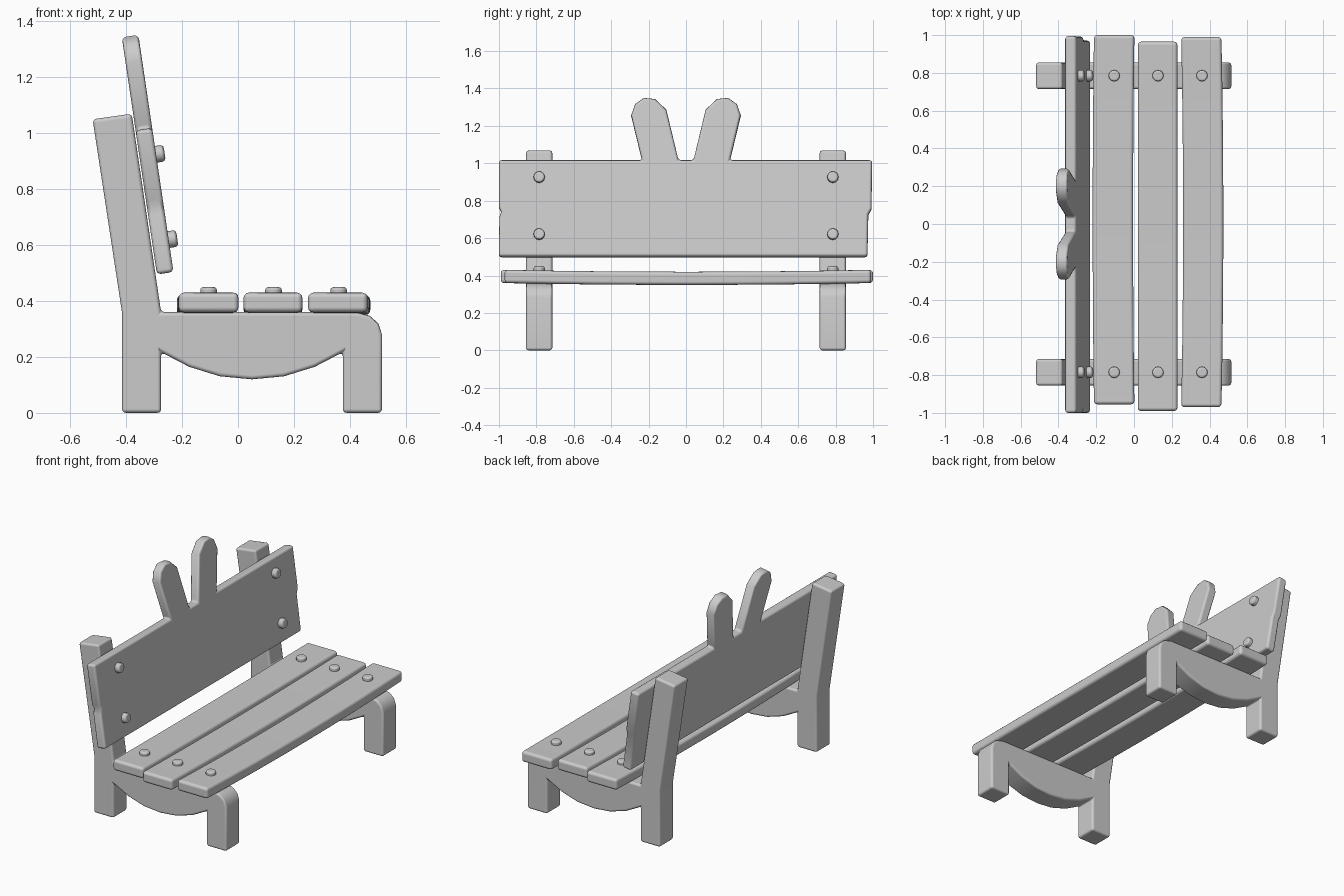
import bpy, bmesh
from math import atan, sin, cos, radians
from mathutils import Vector

if "Cube" in bpy.data.objects:
    bpy.data.objects.remove(bpy.data.objects["Cube"])

TILT = atan(0.148)
UP = Vector((-sin(TILT), 0, cos(TILT)))      # direction up the leaning back
OUT = Vector((cos(TILT), 0, sin(TILT)))      # direction out of its front face


def finish(name, bm, bevel):
    bmesh.ops.recalc_face_normals(bm, faces=bm.faces)
    for f in bm.faces:
        f.smooth = True
    me = bpy.data.meshes.new(name)
    bm.to_mesh(me)
    bm.free()
    ob = bpy.data.objects.new(name, me)
    bpy.context.collection.objects.link(ob)
    m = ob.modifiers.new("rounded_edges", 'BEVEL')
    m.width, m.segments = bevel, 3
    m.limit_method, m.angle_limit = 'ANGLE', radians(48)
    m.harden_normals = True
    return ob


def prism(name, pts, offset, bevel):
    bm = bmesh.new()
    face = bm.faces.new([bm.verts.new(p) for p in pts])
    res = bmesh.ops.extrude_face_region(bm, geom=[face], use_keep_orig=True)
    verts = [v for v in res["geom"] if isinstance(v, bmesh.types.BMVert)]
    bmesh.ops.translate(bm, verts=verts, vec=offset)
    return finish(name, bm, bevel)


def bolt(name, pos, axis):
    bm = bmesh.new()
    bmesh.ops.create_cone(bm, cap_ends=True, segments=12, radius1=0.03, radius2=0.03, depth=0.06)
    ob = finish(name, bm, 0.012)
    ob.location = pos
    ob.rotation_euler = Vector(axis).to_track_quat('Z', 'Y').to_euler()


def slat(name, x0, x1, y0, y1, bow):
    bm = bmesh.new()
    rings = []
    n = 8
    for i in range(n + 1):
        t = i / n
        k = 1 - (2 * t - 1) ** 2
        y, dx, dz = y0 + (y1 - y0) * t, bow * k, -0.01 * k
        rings.append([bm.verts.new((x + dx, y, z + dz)) for x, z in
                      ((x0, 0.36), (x1, 0.36), (x1, 0.43), (x0, 0.43))])
    for a, b in zip(rings, rings[1:]):
        for j in range(4):
            k = (j + 1) % 4
            bm.faces.new((a[j], a[k], b[k], b[j]))
    bm.faces.new(rings[0])
    bm.faces.new(rings[-1])
    finish(name, bm, 0.018)


# side frames: legs, curved rail and leaning post in one piece
frame = [(-0.415, 0), (-0.275, 0), (-0.275, 0.217), (-0.175, 0.165), (-0.065, 0.131),
         (0.05, 0.12), (0.165, 0.131), (0.275, 0.165), (0.375, 0.217), (0.375, 0),
         (0.515, 0), (0.515, 0.28), (0.502, 0.32), (0.47, 0.348), (0.42, 0.36),
         (-0.275, 0.36), (-0.38, 1.07), (-0.52, 1.05), (-0.415, 0.36)]
for side, y in (("left", -0.855), ("right", 0.715)):
    prism(side + "_frame", [(x, y, z) for x, z in frame], (0, 0.14, 0), 0.014)

# back board with two ear-shaped uprights
ear = [(0.235, 1.01), (0.293, 1.25), (0.272, 1.31), (0.225, 1.343),
       (0.165, 1.337), (0.105, 1.28), (0.04, 1.01)]
outline = [(-1.0, 0.495), (0.97, 0.495), (0.975, 0.72), (0.992, 0.75), (0.995, 1.01)]
outline += ear + [(-y, z) for y, z in reversed(ear)]
outline += [(-1.0, 1.01), (-1.0, 0.76), (-0.988, 0.735), (-0.998, 0.705)]
base = Vector((-0.29, 0, 0.495))
pts = [base + Vector((0, y, 0)) + UP * ((z - 0.495) / cos(TILT)) for y, z in outline]
prism("back_board", pts, OUT * 0.06, 0.015)

# seat slats
slat("seat_slat_back", -0.212, 0.002, -0.955, 1.0, -0.007)
slat("seat_slat_middle", 0.02, 0.23, -0.99, 0.965, 0.0)
slat("seat_slat_front", 0.25, 0.463, -0.97, 0.99, 0.01)

# bolt heads
for y in (-0.785, 0.785):
    for x in (-0.105, 0.127, 0.36):
        bolt("seat_bolt", (x, y, 0.42), (0, 0, 1))
    for z in (0.62, 0.925):
        bolt("back_bolt", (-0.23 - 0.148 * (z - 0.505), y, z), OUT)
